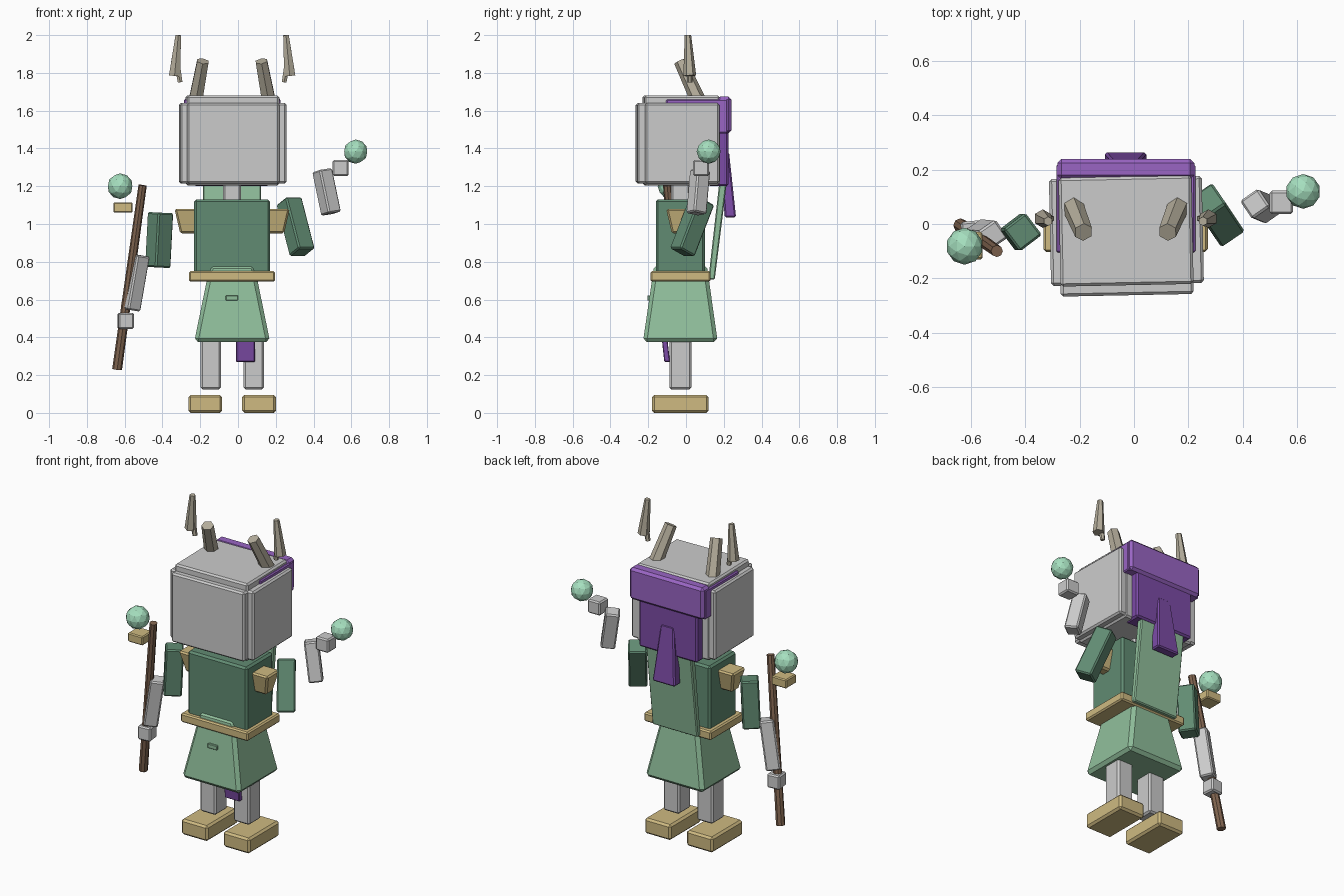
import bpy, bmesh
from mathutils import Vector, Matrix

if "Cube" in bpy.data.objects:
    bpy.data.objects.remove(bpy.data.objects["Cube"])

MID = -0.031  # symmetry plane of the body

def material(name, rgb):
    m = bpy.data.materials.new(name)
    m.diffuse_color = (*rgb, 1)
    m.use_nodes = True
    m.node_tree.nodes["Principled BSDF"].inputs["Base Color"].default_value = m.diffuse_color
    return m

DARK = material("dark_green", (0.12, 0.26, 0.17))
LIGHT = material("light_green", (0.28, 0.52, 0.33))
TAN = material("tan", (0.62, 0.49, 0.22))
PURPLE = material("purple", (0.32, 0.13, 0.55))
DEEP = material("deep_purple", (0.20, 0.07, 0.38))
MINT = material("mint", (0.38, 0.74, 0.52))
WOOD = material("wood", (0.22, 0.13, 0.08))
BONE = material("bone", (0.46, 0.42, 0.33))

def finish(bm, name, mat=None, bevel=0.0):
    bmesh.ops.recalc_face_normals(bm, faces=bm.faces[:])
    me = bpy.data.meshes.new(name)
    bm.to_mesh(me)
    bm.free()
    ob = bpy.data.objects.new(name, me)
    bpy.context.collection.objects.link(ob)
    if mat:
        me.materials.append(mat)
    if bevel:
        b = ob.modifiers.new("bevel", 'BEVEL')
        b.width, b.segments = bevel, 1
    return ob

def frustum(name, bottom, top, mat=None, bevel=0.01):
    """bottom / top = (x0, x1, y0, y1, z)"""
    bm = bmesh.new()
    rings = []
    for x0, x1, y0, y1, z in (bottom, top):
        rings.append([bm.verts.new(c) for c in
                      ((x0, y0, z), (x1, y0, z), (x1, y1, z), (x0, y1, z))])
    a, b = rings
    bm.faces.new(a[::-1])
    bm.faces.new(b)
    for i in range(4):
        j = (i + 1) % 4
        bm.faces.new((a[i], a[j], b[j], b[i]))
    return finish(bm, name, mat, bevel)

def box(name, x, y, z, mat=None, bevel=0.01):
    return frustum(name, (*x, *y, z[0]), (*x, *y, z[1]), mat, bevel)

def along(p0, p1, twist=0):
    p0, p1 = Vector(p0), Vector(p1)
    q = Vector((0, 0, 1)).rotation_difference(p1 - p0)
    return (Matrix.Translation((p0 + p1) / 2) @ q.to_matrix().to_4x4()
            @ Matrix.Rotation(twist, 4, 'Z')), (p1 - p0).length

def limb(name, p0, p1, w, mat=None, twist=0.6):
    m, length = along(p0, p1, twist)
    bm = bmesh.new()
    bmesh.ops.create_cube(bm, size=1, matrix=m @ Matrix.Diagonal((w, w, length, 1)))
    return finish(bm, name, mat, 0.008)

def rod(name, p0, p1, r0, r1, mat, sides=6):
    m, length = along(p0, p1)
    bm = bmesh.new()
    bmesh.ops.create_cone(bm, cap_ends=True, segments=sides, radius1=r0,
                          radius2=r1, depth=length, matrix=m)
    return finish(bm, name, mat)

def orb(name, c, r):
    bm = bmesh.new()
    bmesh.ops.create_icosphere(bm, subdivisions=2, radius=r,
                               matrix=Matrix.Translation(c))
    return finish(bm, name, MINT)

# Legs, shoulders and antlers, mirrored about the body
for side, s in (("left", -1), ("right", 1)):
    def X(a, b):
        return tuple(sorted((MID + s * a, MID + s * b)))
    def P(d, y, z):
        return (MID + s * d, y, z)
    box(side + "_foot", X(0.053, 0.232), (-0.18, 0.12), (0, 0.095), TAN, 0.012)
    box(side + "_leg", X(0.06, 0.168), (-0.088, 0.028), (0.125, 0.45))
    frustum(side + "_shoulder", (*X(0.18, 0.275), -0.075, -0.01, 0.95),
            (*X(0.18, 0.305), -0.105, 0.02, 1.08), TAN)
    rod(side + "_horn", P(0.20, 0.08, 1.62), P(0.155, -0.03, 1.862), 0.042, 0.035, BONE)
    rod(side + "_horn_branch", P(0.305, 0.02, 1.785), P(0.285, 0.01, 2.0),
        0.034, 0.017, BONE)
    rod(side + "_horn_spur", P(0.275, 0.02, 1.75), P(0.293, 0.02, 1.85),
        0.014, 0.018, BONE)

# Skirt, front cloth, torso, belt
frustum("skirt", (-0.232, 0.17, -0.228, 0.168, 0.375),
        (-0.148, 0.086, -0.168, 0.11, 0.785), LIGHT, 0.02)
box("skirt_tab", (-0.065, 0.0), (-0.205, -0.15), (0.595, 0.622), LIGHT, 0.003)
frustum("front_cloth", (-0.01, 0.09, -0.115, -0.085, 0.27),
        (-0.01, 0.09, -0.14, -0.11, 0.5), DEEP, 0.004)
box("torso", (-0.232, 0.17), (-0.16, 0.10), (0.70, 1.13), DARK, 0.012)
box("belt", (-0.26, 0.197), (-0.188, 0.13), (0.695, 0.75), TAN, 0.008)
frustum("cape", (-0.185, 0.123, 0.118, 0.152, 0.705),
        (-0.185, 0.123, 0.175, 0.215, 1.21), LIGHT, 0.006)
box("neck", (-0.08, 0.015), (-0.08, 0.02), (1.1, 1.23))

# Head core with slightly larger face and side plates
head = [
    box("head", (-0.275, 0.215), (-0.225, 0.175), (1.205, 1.68)),
    box("head_sides", (-0.31, 0.253), (-0.222, 0.172), (1.215, 1.64)),
    box("face", (-0.275, 0.215), (-0.262, 0.165), (1.215, 1.64)),
]
for ob in head:
    ob.rotation_euler.z = 0.02

# Hair at the back of the head
box("hair_crown", (-0.286, 0.226), (-0.105, 0.22), (1.48, 1.66), PURPLE, 0.006)
box("hair_band", (-0.282, 0.222), (0.165, 0.24), (1.48, 1.675), PURPLE, 0.015)
box("hair_back", (-0.232, 0.165), (0.12, 0.225), (1.20, 1.5), DEEP)
frustum("hair_tail", (-0.108, 0.046, 0.205, 0.265, 1.035),
        (-0.075, 0.013, 0.18, 0.228, 1.38), DEEP, 0.008)

# Lowered left arm
limb("left_upper_arm", (-0.425, -0.03, 0.77), (-0.41, -0.03, 1.06), 0.102, DARK, 0.65)
limb("left_forearm", (-0.57, -0.035, 0.545), (-0.52, -0.04, 0.835), 0.082)
limb("left_hand", (-0.595, -0.03, 0.445), (-0.595, -0.03, 0.53), 0.082, None, 0.1)

# Raised right arm with orb
limb("right_upper_arm", (0.34, -0.02, 0.85), (0.27, 0.085, 1.122), 0.104, DARK)
limb("right_forearm", (0.493, 0.055, 1.055), (0.445, 0.075, 1.285), 0.082)
limb("right_hand", (0.543, 0.08, 1.255), (0.543, 0.08, 1.338), 0.086, None, 0.0)
orb("right_orb", (0.623, 0.12, 1.383), 0.064)

# Staff with its floating cap and orb
rod("staff", (-0.64, -0.005, 0.23), (-0.505, -0.1, 1.205), 0.026, 0.022, WOOD, 8)
box("staff_cap", (-0.66, -0.558), (-0.13, -0.03), (1.06, 1.115), TAN, 0.006)
orb("staff_orb", (-0.624, -0.082, 1.2), 0.068)
